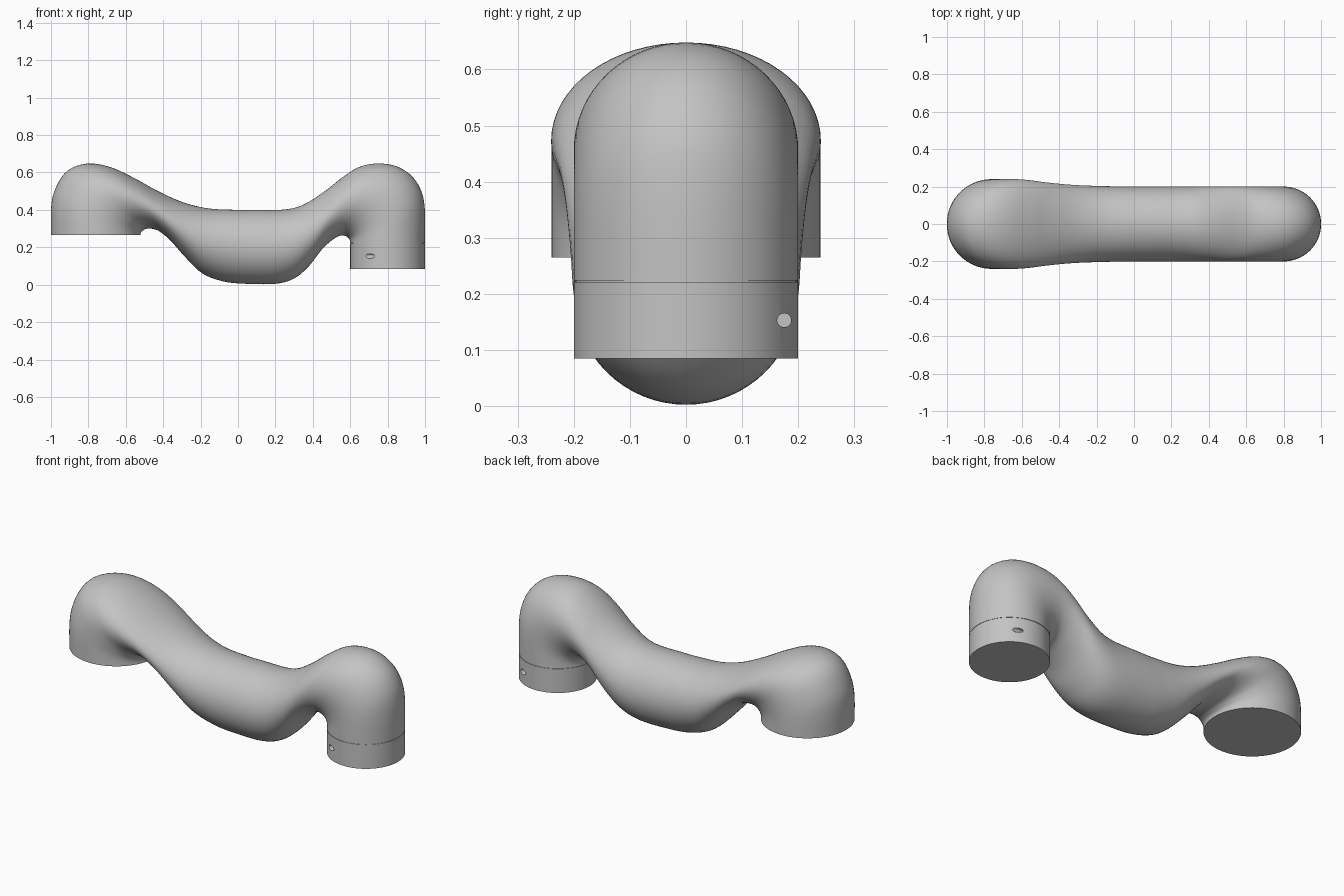
import bpy
import bmesh
from math import cos, sin, tau, radians
from mathutils import Matrix, Vector

default_cube = bpy.data.objects.get("Cube")
if default_cube:
    bpy.data.objects.remove(default_cube, do_unlink=True)

SIDES = 64
STEPS = 5

# One flat grey for the whole link
grey = bpy.data.materials.new("light_grey")
grey.use_nodes = True
grey.diffuse_color = (0.55, 0.55, 0.55, 1)
grey.node_tree.nodes["Principled BSDF"].inputs["Base Color"].default_value = grey.diffuse_color


def make_object(name, bm):
    bmesh.ops.recalc_face_normals(bm, faces=bm.faces)
    mesh = bpy.data.meshes.new(name)
    bm.to_mesh(mesh)
    bm.free()
    mesh.materials.append(grey)
    obj = bpy.data.objects.new(name, mesh)
    bpy.context.collection.objects.link(obj)
    return obj


def activate(obj):
    bpy.ops.object.select_all(action="DESELECT")
    obj.select_set(True)
    bpy.context.view_layer.objects.active = obj


def smooth(obj):
    activate(obj)
    bpy.ops.object.shade_smooth_by_angle(angle=radians(35))


def catmull_rom(a, b, c, d, t):
    return 0.5 * (2 * b + (c - a) * t + (2 * a - 5 * b + 4 * c - d) * t * t
                  + (3 * b - a - 3 * c + d) * t ** 3)


def refine(stations):
    """Smooth the list of cross-sections with a spline through every value."""
    last = len(stations) - 1
    result = []
    for i in range(last):
        four = [stations[min(max(i + k, 0), last)] for k in (-1, 0, 1, 2)]
        for step in range(STEPS):
            result.append([catmull_rom(*v, step / STEPS) for v in zip(*four)])
    return result + [stations[-1]]


def loft(name, stations):
    """Skin elliptical rings, each spanning an outer and an inner point."""
    bm = bmesh.new()
    rings = []
    for x_out, z_out, x_in, z_in, half_width in stations:
        outer, inner = Vector((x_out, 0, z_out)), Vector((x_in, 0, z_in))
        middle, arm = (outer + inner) / 2, (outer - inner) / 2
        across = Vector((0, half_width, 0))
        rings.append([bm.verts.new(middle + arm * cos(tau * k / SIDES)
                                   + across * sin(tau * k / SIDES))
                      for k in range(SIDES)])
    for low, high in zip(rings, rings[1:]):
        for k in range(SIDES):
            n = (k + 1) % SIDES
            bm.faces.new((low[k], low[n], high[n], high[k]))
    bm.faces.new(rings[0])
    bm.faces.new(rings[-1])
    return make_object(name, bm)


def cylinder(name, radius, depth, matrix, sides=SIDES):
    bm = bmesh.new()
    bmesh.ops.create_cone(bm, cap_ends=True, segments=sides, radius1=radius,
                          radius2=radius, depth=depth, matrix=matrix)
    return make_object(name, bm)


# Outer x, outer z, inner x, inner z, half width along the link
wide_end = [
    (-1, .265, -.52, .265, .24),
    (-1, .4, -.52, .275, .24),
    (-.985, .49, -.515, .285, .24),
    (-.94, .58, -.505, .292, .24),
    (-.88, .628, -.495, .297, .24),
    (-.79, .648, -.48, .3, .24),
    (-.68, .628, -.455, .298, .235),
    (-.56, .573, -.42, .285, .225),
    (-.44, .507, -.36, .235, .215),
    (-.3, .443, -.28, .145, .207),
    (-.16, .408, -.19, .06, .203),
]
narrow_end = [
    (0, .4, -.08, .018), (.1, .4, .04, .005), (.25, .402, .2, .005),
    (.35, .428, .3, .033), (.46, .497, .38, .1), (.56, .575, .45, .19),
    (.65, .63, .51, .243), (.75, .648, .55, .263), (.85, .632, .575, .26),
    (.93, .58, .59, .25), (.98, .5, .597, .24), (.999, .4, .6, .23),
    (.999, .224, .6, .224),
]
narrow_radius = 0.2
stations = wide_end + [(*s, narrow_radius) for s in narrow_end]
smooth(loft("link_body", refine(stations)))

# Collar below the narrow end
collar_bottom, collar_top = 0.085, 0.221
collar_x = 0.8
collar = cylinder("end_collar", narrow_radius, collar_top - collar_bottom,
                  Matrix.Translation((collar_x, 0, (collar_bottom + collar_top) / 2)))

# Fine seam between collar and body
cylinder("collar_seam", narrow_radius - 0.003, 0.012,
         Matrix.Translation((collar_x, 0, collar_top)))

# Two blind pin holes, opposite each other
for side in (-1, 1):
    place = (Matrix.Translation((collar_x + side * 0.12, side * 0.175, 0.153))
             @ Matrix.Rotation(radians(90), 4, "Y"))
    cutter = cylinder("pin_hole_cutter", 0.0125, 0.13, place, 24)
    cutter.hide_render = True
    cut = collar.modifiers.new("pin_hole", "BOOLEAN")
    cut.operation = "DIFFERENCE"
    cut.object = cutter
    activate(collar)
    bpy.ops.object.modifier_apply(modifier=cut.name)
    bpy.data.objects.remove(cutter, do_unlink=True)
smooth(collar)
